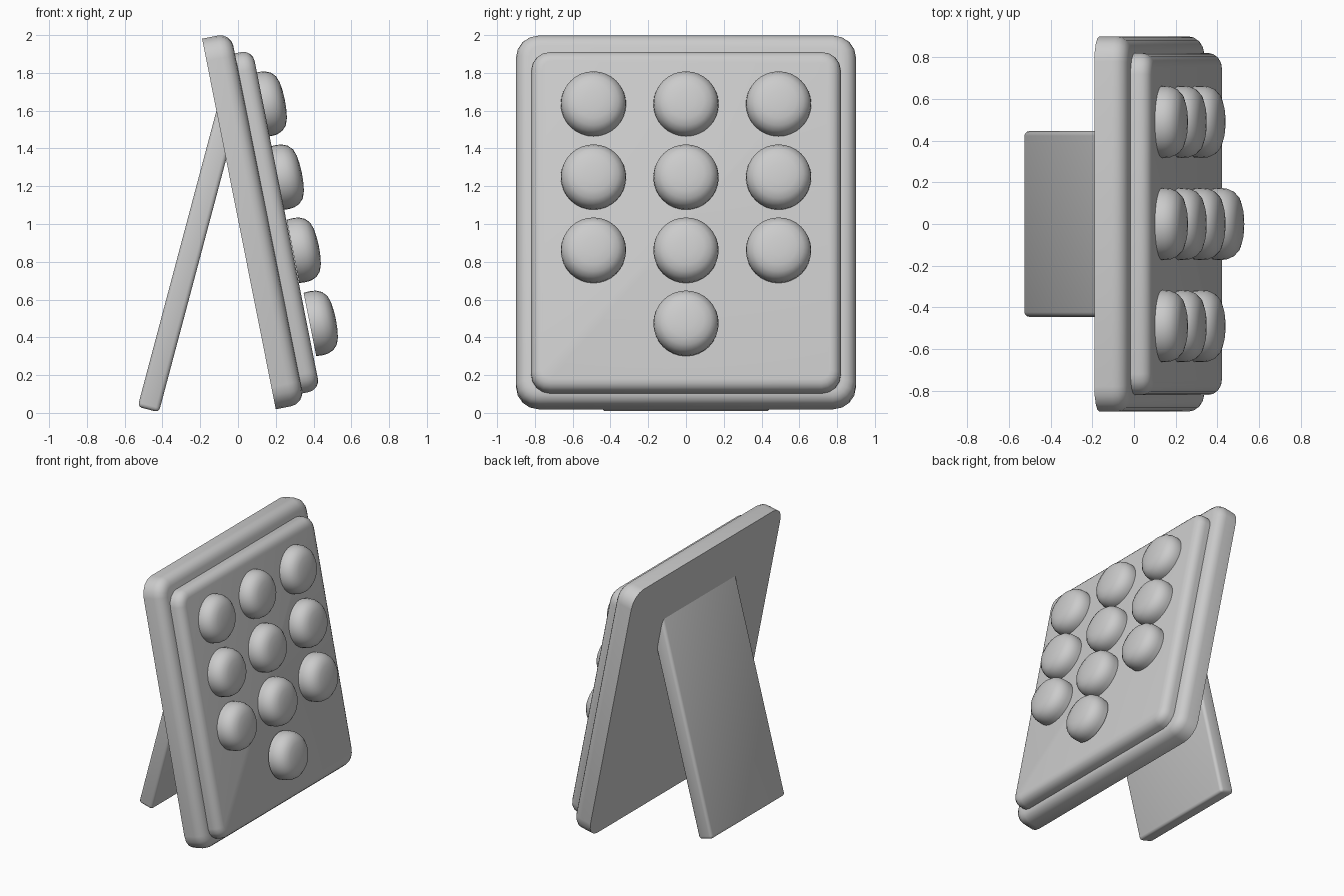
import bpy, bmesh, math
from mathutils import Matrix, Vector

if "Cube" in bpy.data.objects:
    bpy.data.objects.remove(bpy.data.objects["Cube"])

LEAN = Matrix.Translation((0.005, 0, 1.0)) @ Matrix.Rotation(math.radians(-11.25), 4, 'Y')


def finish(bm, name, matrix):
    bmesh.ops.recalc_face_normals(bm, faces=bm.faces)
    me = bpy.data.meshes.new(name)
    bm.to_mesh(me)
    bm.free()
    ob = bpy.data.objects.new(name, me)
    bpy.context.collection.objects.link(ob)
    ob.matrix_world = matrix
    bpy.ops.object.select_all(action='DESELECT')
    ob.select_set(True)
    bpy.context.view_layer.objects.active = ob
    bpy.ops.object.shade_smooth_by_angle(angle=math.radians(35))
    return ob


def box(lo, hi):
    bm = bmesh.new()
    bmesh.ops.create_cube(bm, size=1)
    lo, hi = Vector(lo), Vector(hi)
    for v in bm.verts:
        v.co = Vector([(lo[i] + hi[i]) / 2 + v.co[i] * (hi[i] - lo[i]) for i in range(3)])
    return bm


def bevel(bm, edges, offset, segments):
    bmesh.ops.bevel(bm, geom=edges, offset=offset, offset_type='OFFSET',
                    segments=segments, profile=0.5, affect='EDGES', clamp_overlap=True)


def rounded_plate(name, lo, hi, corner, front):
    """Plate with round corners and a rounded front rim; the back stays sharp."""
    bm = box(lo, hi)
    bevel(bm, [e for e in bm.edges if abs(e.verts[0].co.x - e.verts[1].co.x) > 1e-4], corner, 4)
    bevel(bm, [e for e in bm.edges if all(v.co.x > hi[0] - 1e-4 for v in e.verts)], front, 4)
    return finish(bm, name, LEAN)


# leaning board and raised front panel
rounded_plate("back_board", (0, -0.9, -1.0), (0.155, 0.9, 1.0), 0.12, 0.07)
rounded_plate("front_panel", (0.14, -0.82, -0.945), (0.25, 0.82, 0.89), 0.10, 0.06)

# domed buttons: three rows of three, plus one at the bottom centre
PROFILE = [(0, 0), (0.171, 0), (0.173, 0.035), (0.17, 0.065), (0.157, 0.095),
           (0.132, 0.119), (0.095, 0.132), (0.05, 0.138), (0, 0.14)]


def button(name, depth, y, v):
    bm = bmesh.new()
    pts = [bm.verts.new((h, r, 0)) for r, h in PROFILE]
    edges = [bm.edges.new(p) for p in zip(pts, pts[1:])]
    bmesh.ops.spin(bm, geom=pts + edges, cent=(0, 0, 0), axis=(1, 0, 0),
                   angle=2 * math.pi, steps=32)
    bmesh.ops.remove_doubles(bm, verts=bm.verts, dist=1e-4)
    finish(bm, name, LEAN @ Matrix.Translation((depth, y, v)))


for row in range(4):
    for col in ((-1, 0, 1) if row < 3 else (0,)):
        button(f"button_{row + 1}_{col + 2}", 0.2265 + 0.0128 * row,
               col * 0.49, 0.596 - 0.397 * row)

# rear prop leg, its top end sunk in the board
bm = box((-0.058, -0.445, 0), (0.058, 0.445, 1.685))
bevel(bm, bm.edges[:], 0.022, 3)
finish(bm, "rear_leg", Matrix.Translation((-0.475, 0, 0.018)) @ Matrix.Rotation(math.radians(14.9), 4, 'Y'))
